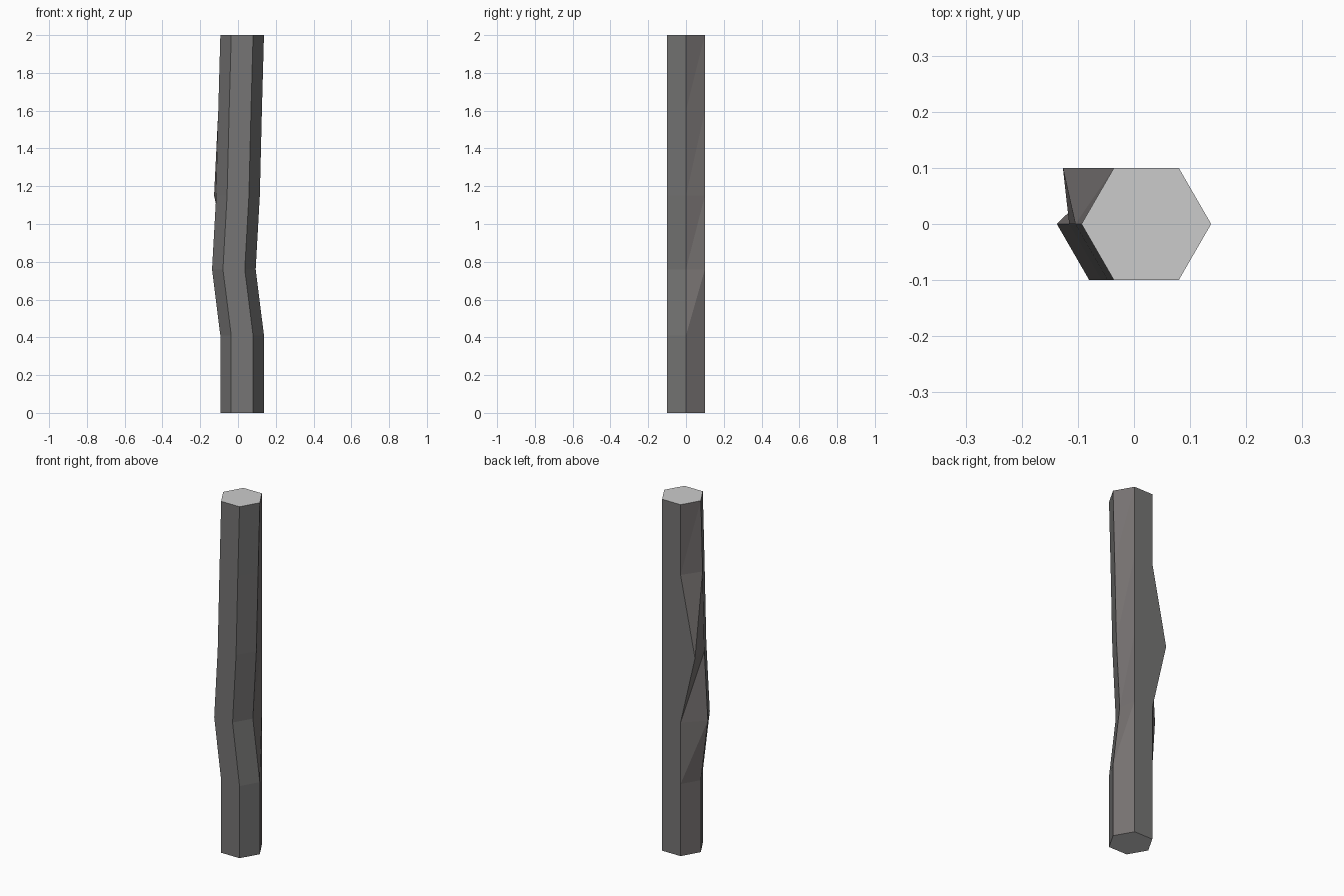
import bpy, bmesh, math

if "Cube" in bpy.data.objects:
    bpy.data.objects.remove(bpy.data.objects["Cube"])

R = 0.1155          # hexagon corner radius
CX = 0.022          # base centre in x
# height, sideways bend of the front and side corners, pull on the back-left corner
LEVELS = [(0, 0, 0), (0.41, 0, 0), (0.76, -0.044, 0),
          (1.15, -0.022, -0.091), (1.6, -0.011, 0), (2, 0, 0)]


def material(name, color):
    mat = bpy.data.materials.new(name)
    mat.diffuse_color = (*color, 1)
    mat.use_nodes = True
    mat.node_tree.nodes["Principled BSDF"].inputs["Base Color"].default_value = mat.diffuse_color
    return mat


bm = bmesh.new()

# Hexagonal rings: the back edge stays straight while the rest bends
rings = []
for z, bend, spike in LEVELS:
    ring = []
    for k in range(6):
        a = k * math.pi / 3
        dx = 0 if k == 1 else spike if k == 2 else bend
        ring.append(bm.verts.new((CX + R * math.cos(a) + dx, R * math.sin(a), z)))
    rings.append(ring)

# Side faces, with the twisted back faces split along their diagonals
for lo, hi in zip(rings, rings[1:]):
    for k in range(6):
        n = (k + 1) % 6
        a, b, c, d = lo[k], lo[n], hi[n], hi[k]
        split = [(a, b, c), (a, c, d)] if k in (0, 2) else [(a, b, c, d)]
        for corners in split:
            face = bm.faces.new(corners)
            face.material_index = 2 if k in (0, 2) else 1

# End caps
bm.faces.new(rings[0][::-1])
bm.faces.new(rings[-1])

mesh = bpy.data.meshes.new("bent_post")
bm.to_mesh(mesh)
bm.free()

# Pale ends, dark sides, slightly warmer on the twisted faces
mesh.materials.append(material("pale_end", (0.8, 0.8, 0.8)))
mesh.materials.append(material("dark_side", (0.18, 0.178, 0.177)))
mesh.materials.append(material("warm_dark_side", (0.185, 0.17, 0.168)))
bpy.context.collection.objects.link(bpy.data.objects.new("bent_post", mesh))
